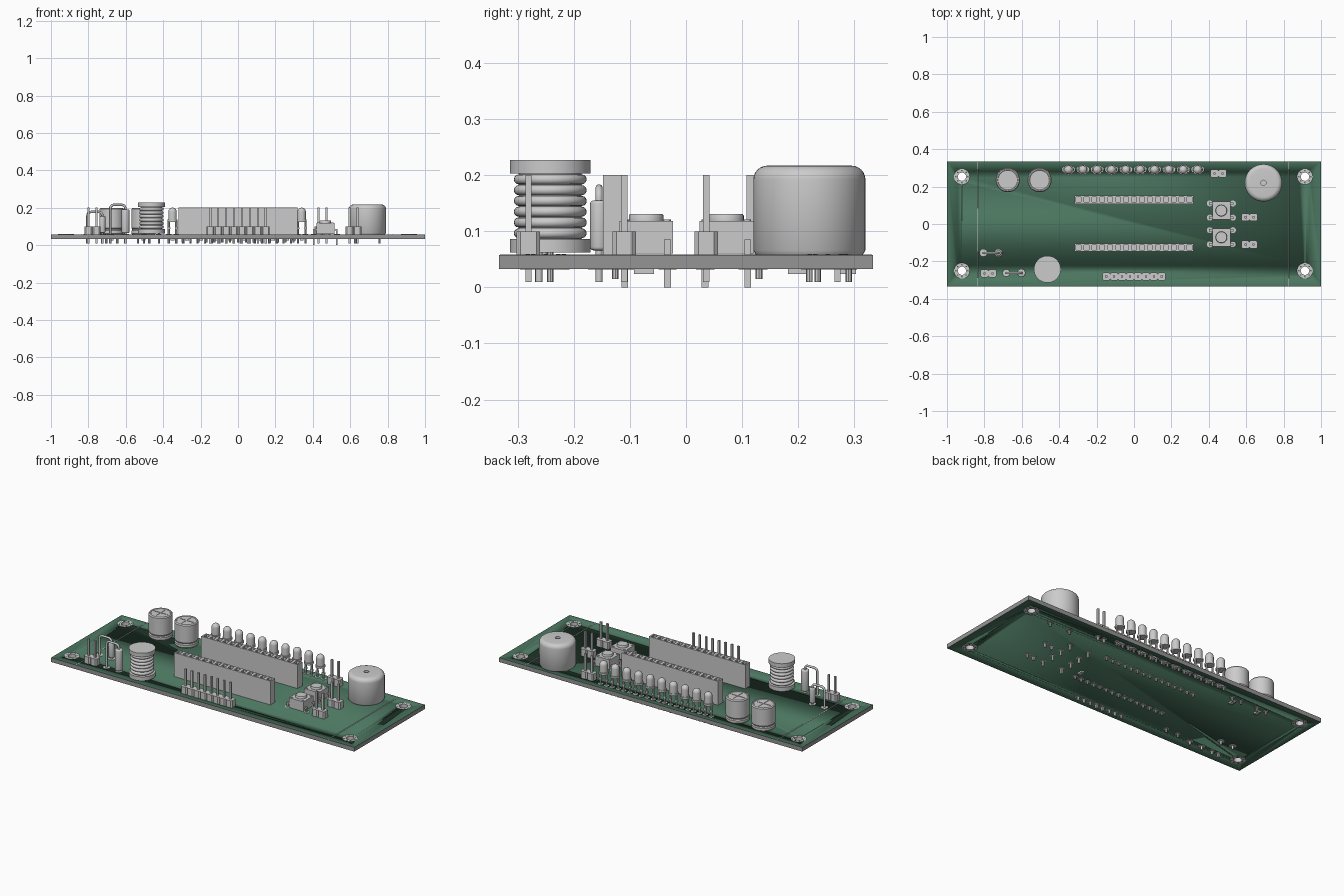
import bpy, bmesh, math
from mathutils import Matrix, Vector

if "Cube" in bpy.data.objects:
    bpy.data.objects.remove(bpy.data.objects["Cube"])

BOT, TOP = 0.033, 0.058
PITCH = 0.0424


def finish(bm, name, mat=None):
    bmesh.ops.recalc_face_normals(bm, faces=bm.faces)
    me = bpy.data.meshes.new(name)
    bm.to_mesh(me)
    bm.free()
    ob = bpy.data.objects.new(name, me)
    bpy.context.collection.objects.link(ob)
    if mat:
        me.materials.append(mat)
    return ob


def material(name, rgb):
    m = bpy.data.materials.new(name)
    m.diffuse_color = (*rgb, 1)
    m.use_nodes = True
    m.node_tree.nodes["Principled BSDF"].inputs["Base Color"].default_value = m.diffuse_color
    return m


def box(bm, x0, x1, y0, y1, z0, z1):
    m = Matrix.Translation(((x0 + x1) / 2, (y0 + y1) / 2, (z0 + z1) / 2)) @ \
        Matrix.Diagonal((x1 - x0, y1 - y0, z1 - z0, 1))
    return bmesh.ops.create_cube(bm, size=1, matrix=m)["verts"]


def cyl(bm, x, y, r, z0, z1, n=16):
    bmesh.ops.create_cone(bm, cap_ends=True, segments=n, radius1=r, radius2=r, depth=z1 - z0,
                          matrix=Matrix.Translation((x, y, (z0 + z1) / 2)))


def lathe(bm, x, y, profile, n=32):
    vs = [bm.verts.new((x + r, y, z)) for r, z in profile]
    es = [bm.edges.new(p) for p in zip(vs, vs[1:])]
    bmesh.ops.spin(bm, geom=vs + es, cent=(x, y, 0), axis=(0, 0, 1),
                   angle=2 * math.pi, steps=n, use_duplicate=False)
    bmesh.ops.remove_doubles(bm, verts=bm.verts, dist=1e-5)


def arc(cx, cz, r, a0, a1, n=6):
    return [(cx + r * math.cos(math.radians(a0 + (a1 - a0) * i / n)),
             cz + r * math.sin(math.radians(a0 + (a1 - a0) * i / n))) for i in range(n + 1)]


pads = bmesh.new()
leads = bmesh.new()


def lead(x, y, top=TOP, low=0.01, r=0.006):
    # solder pad through the board plus a round lead
    cyl(pads, x, y, 0.015, BOT - 0.0015, TOP + 0.001)
    cyl(leads, x, y, r, low, top, 8)


# circuit board with mounting holes
green = material("board_green", (0.07, 0.18, 0.115))
edge = material("board_edge", (0.3, 0.3, 0.3))
dark = material("via_dark", (0.05, 0.09, 0.07))
bm = bmesh.new()
box(bm, -1, 1, -0.333, 0.333, BOT, TOP)
bm.normal_update()
for f in bm.faces:
    f.material_index = 1 if abs(f.normal.z) > 0.5 else 0
board = finish(bm, "circuit_board", edge)
board.data.materials.append(green)
MOUNTS = [(x, y) for x in (-0.92, 0.914) for y in (-0.25, 0.253)]
bm, rings, vias = bmesh.new(), bmesh.new(), bmesh.new()
for x, y in MOUNTS:
    cyl(bm, x, y, 0.028, 0, 0.1, 32)
    lathe(rings, x, y, [(0.022, BOT - 0.001), (0.042, BOT - 0.001), (0.042, TOP + 0.001),
                        (0.022, TOP + 0.001), (0.022, BOT - 0.001)])
    for k in range(8):
        a = k * math.pi / 4
        cyl(vias, x + 0.032 * math.cos(a), y + 0.032 * math.sin(a), 0.004, BOT - 0.0015, TOP + 0.0015, 8)
cutter = finish(bm, "mount_hole_cutter")
cutter.hide_render = True
cutter.display_type = 'WIRE'
mod = board.modifiers.new("holes", 'BOOLEAN')
mod.object, mod.operation, mod.solver = cutter, 'DIFFERENCE', 'EXACT'
finish(rings, "mount_rings")
finish(vias, "mount_vias", dark)

# printed guide lines
bm = bmesh.new()
for x in (-0.835, 0.827):
    box(bm, x - 0.002, x + 0.002, -0.332, 0.332, TOP - 0.001, TOP + 0.001)
finish(bm, "guide_lines")

# long female sockets with square openings
for name, y in (("front_socket", -0.126), ("back_socket", 0.13)):
    bm = bmesh.new()
    h = 7.5 * PITCH
    box(bm, -h, h, y - 0.022, y + 0.022, TOP, 0.2)
    for i in range(1, 15):
        bmesh.ops.bisect_plane(bm, geom=bm.verts[:] + bm.edges[:] + bm.faces[:],
                               plane_co=(-h + i * PITCH, 0, 0), plane_no=(1, 0, 0))
    bm.normal_update()
    tops = [f for f in bm.faces if f.normal.z > 0.9]
    bmesh.ops.inset_individual(bm, faces=tops, thickness=0.012)
    for f in bmesh.ops.extrude_discrete_faces(bm, faces=tops)["faces"]:
        bmesh.ops.translate(bm, verts=f.verts, vec=(0, 0, -0.05))
    finish(bm, name)
    for i in range(15):
        lead((i - 7) * PITCH, y, low=0.015)


# male pin headers
def header(name, cx, cy, n):
    bm = bmesh.new()
    for i in range(n):
        x = cx + (i - (n - 1) / 2) * PITCH
        vs = box(bm, x - 0.0212, x + 0.0212, cy - 0.021, cy + 0.021, TOP, 0.1)
        es = [e for e in {e for v in vs for e in v.link_edges}
              if abs(e.verts[0].co.z - e.verts[1].co.z) > 0.01]
        bmesh.ops.bevel(bm, geom=es, offset=0.007, segments=1, affect='EDGES')
        box(bm, x - 0.0055, x + 0.0055, cy - 0.0055, cy + 0.0055, 0.01, 0.2)
        cyl(pads, x, cy, 0.015, BOT - 0.0015, TOP + 0.001)
    finish(bm, name)


header("key_header", 0, -0.281, 8)
header("power_header", -0.778, -0.264, 2)
header("speaker_header", 0.452, 0.27, 2)
header("back_switch_header", 0.617, 0.036, 2)
header("front_switch_header", 0.617, -0.11, 2)

# row of ten LEDs
bm = bmesh.new()
for i in range(10):
    x = -0.35 + i * 0.0767
    lathe(bm, x, 0.29, [(0, 0.125), (0.027, 0.125), (0.027, 0.136), (0.0225, 0.136)]
          + arc(0, 0.178, 0.0225, 0, 90), 20)
    for s in (-0.02, 0.02):
        lead(x + s, 0.29, 0.126)
        box(leads, x + s - 0.008, x + s + 0.008, 0.284, 0.296, 0.085, 0.095)
finish(bm, "leds")

# electrolytic capacitors with scored tops
bm = bmesh.new()
for x in (-0.675, -0.505):
    y = 0.235
    lathe(bm, x, y, [(0, TOP), (0.061, TOP), (0.065, 0.063), (0.065, 0.077), (0.061, 0.082),
                     (0.061, 0.086), (0.065, 0.091), (0.065, 0.192), (0.06, 0.198),
                     (0.054, 0.198), (0.052, 0.196), (0, 0.196)])
    box(bm, x - 0.045, x + 0.045, y - 0.002, y + 0.002, 0.195, 0.198)
    box(bm, x - 0.002, x + 0.002, y - 0.045, y + 0.045, 0.195, 0.198)
    for s in (-0.03, 0.03):
        lead(x + s, y)
finish(bm, "capacitors")

# buzzer with sound hole
bm = bmesh.new()
lathe(bm, 0.692, 0.22, [(0, TOP), (0.095, TOP), (0.1, 0.066)] + arc(0.075, 0.192, 0.025, 0, 90)
      + [(0.014, 0.217), (0.014, 0.19), (0, 0.19)], 48)
finish(bm, "buzzer")
for s in (-0.065, 0.065):
    lead(0.692 + s, 0.22)

# wound coil between two flanges
bm = bmesh.new()
prof = [(0, 0.062), (0.072, 0.062), (0.072, 0.086), (0.056, 0.086)]
for i in range(6):
    prof += arc(0.056, 0.0965 + i * 0.0192, 0.009, -90, 90)
prof += [(0.056, 0.203), (0.072, 0.203), (0.072, 0.227), (0, 0.227)]
lathe(bm, -0.463, -0.242, prof, 40)
finish(bm, "coil")
for s in (-0.04, 0.04):
    lead(-0.463 + s, -0.242, 0.063)


# upright parts with a folded-over wire
def upright(name, x0, x1, y, top, r, z0, z1):
    bm = bmesh.new()
    lathe(bm, x1, y, [(0, z0)] + arc(r - 0.006, z0 + 0.006, 0.006, -90, 0, 3)
          + arc(r - 0.006, z1 - 0.006, 0.006, 0, 90, 3) + [(0, z1)], 20)
    finish(bm, name)
    c, w = 0.02, 0.0065
    pts = [(x0, 0.01)] + arc(x0 + c, top - w - c, c, 180, 90) + arc(x1 - c, top - w - c, c, 90, 0) + [(x1, 0.01)]
    cu = bpy.data.curves.new(name + "_wire", 'CURVE')
    cu.dimensions, cu.bevel_depth, cu.bevel_resolution, cu.use_fill_caps = '3D', w, 2, True
    sp = cu.splines.new('POLY')
    sp.points.add(len(pts) - 1)
    for p, (x, z) in zip(sp.points, pts):
        p.co = (x, y, z, 1)
    bpy.context.collection.objects.link(bpy.data.objects.new(name + "_wire", cu))
    for x in (x0, x1):
        cyl(pads, x, y, 0.02, BOT - 0.0015, TOP + 0.001)


upright("diode", -0.805, -0.725, -0.155, 0.184, 0.016, 0.066, 0.155)
upright("resistor", -0.683, -0.602, -0.262, 0.222, 0.022, 0.065, 0.19)

# push buttons
for name, y in (("back_button", 0.072), ("front_button", -0.071)):
    x = 0.467
    bm = bmesh.new()
    box(bm, x - 0.048, x + 0.048, y - 0.048, y + 0.048, TOP + 0.002, 0.118)
    lathe(bm, x, y, [(0, 0.117), (0.031, 0.117), (0.031, 0.128), (0.029, 0.131), (0, 0.131)])
    for sx in (-1, 1):
        for sy in (-1, 1):
            cyl(bm, x + sx * 0.037, y + sy * 0.037, 0.007, 0.117, 0.121, 12)
            lx, ly = x + sx * 0.062, y + sy * 0.038
            a, b = sorted((x + sx * 0.046, lx))
            box(bm, a, b, ly - 0.006, ly + 0.006, 0.078, 0.085)
            box(bm, lx - 0.004, lx + 0.004, ly - 0.006, ly + 0.006, 0, 0.085)
            cyl(pads, lx, ly, 0.016, BOT - 0.0015, TOP + 0.001)
    finish(bm, name)

# small chip resistors under the board
bm = bmesh.new()
chips = [(-0.35 + i * 0.0767, 0.285) for i in range(10)] + [(-0.675, 0.2), (-0.505, 0.2), (0.3, -0.075)]
for x, y in chips:
    box(bm, x - 0.01, x + 0.01, y - 0.018, y + 0.018, 0.024, BOT)
finish(bm, "chip_resistors")

finish(pads, "solder_pads")
finish(leads, "leads")

# smooth round parts, keep edges sharp
for ob in bpy.context.scene.objects:
    ob.select_set(ob.type == 'MESH')
bpy.context.view_layer.objects.active = board
bpy.ops.object.shade_smooth_by_angle(angle=math.radians(35))
